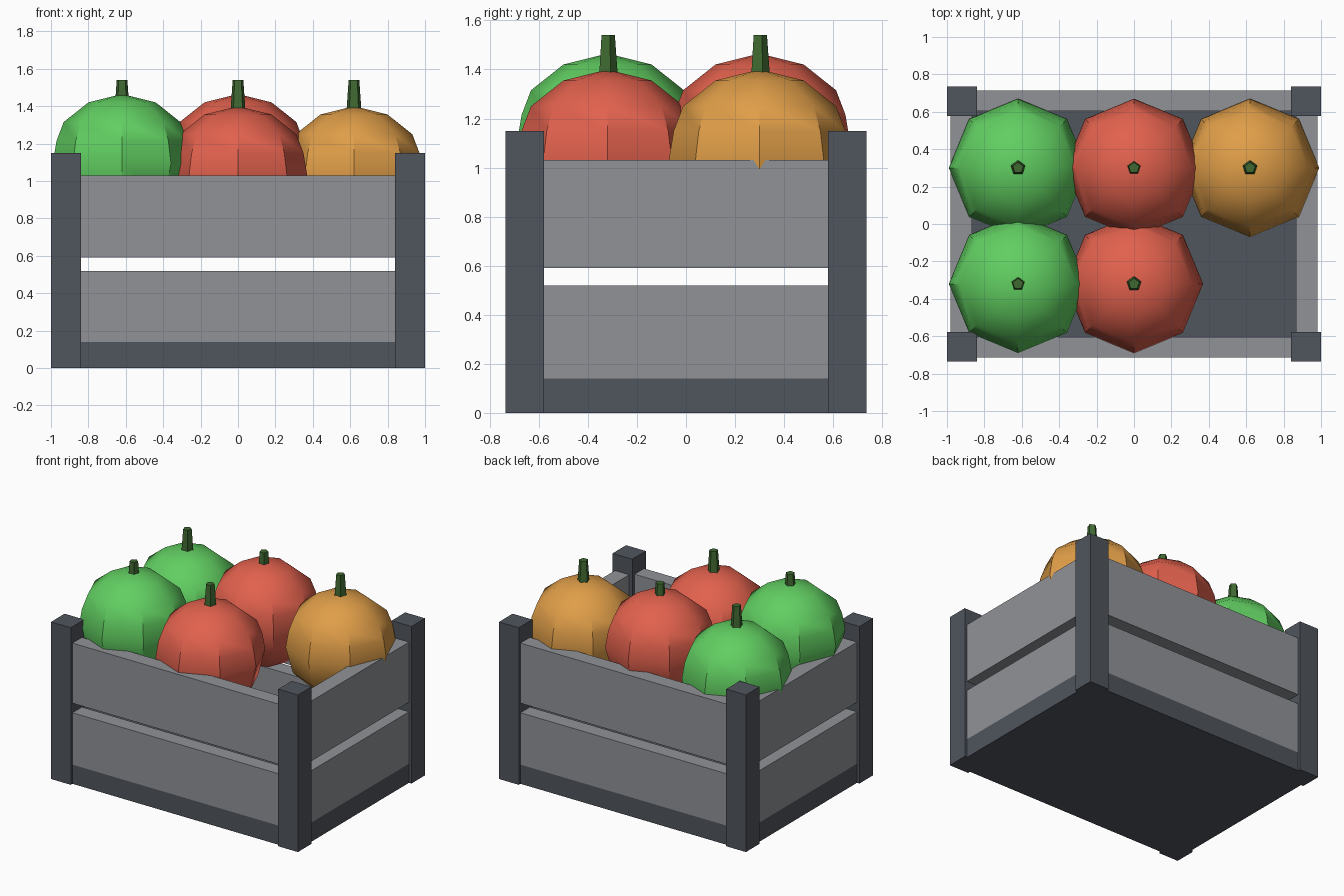
import bpy, bmesh, math

cube = bpy.data.objects.get("Cube")
if cube:
    bpy.data.objects.remove(cube, do_unlink=True)


def material(name, r, g, b):
    m = bpy.data.materials.new(name)
    m.use_nodes = True
    m.diffuse_color = (r, g, b, 1)
    m.node_tree.nodes["Principled BSDF"].inputs["Base Color"].default_value = (r, g, b, 1)
    return m


dark = material("dark grey", 0.08, 0.09, 0.11)
grey = material("mid grey", 0.28, 0.29, 0.31)
green = material("green", 0.12, 0.62, 0.12)
red = material("red", 0.76, 0.12, 0.075)
orange = material("orange", 0.74, 0.34, 0.065)
stem_green = material("stem green", 0.05, 0.14, 0.03)


def add_object(name, bm, mat):
    bmesh.ops.recalc_face_normals(bm, faces=bm.faces)
    mesh = bpy.data.meshes.new(name)
    bm.to_mesh(mesh)
    bm.free()
    mesh.materials.append(mat)
    obj = bpy.data.objects.new(name, mesh)
    bpy.context.collection.objects.link(obj)
    return obj


def box(name, x, y, z, mat):
    """Box from (low, high) ranges on each axis."""
    bm = bmesh.new()
    bmesh.ops.create_cube(bm, size=1)
    for v in bm.verts:
        v.co = [(a + b) / 2 + c * (b - a) for c, (a, b) in zip(v.co, (x, y, z))]
    return add_object(name, bm, mat)


def span(sign, a, b):
    return tuple(sorted((sign * a, sign * b)))


# Crate floor and corner posts
box("crate_floor", (-0.98, 0.98), (-0.715, 0.715), (0, 0.14), dark)
for sx, side in ((1, "left"), (-1, "right")):
    for sy, end in ((1, "back"), (-1, "front")):
        box(f"{end}_{side}_post", span(sx, 0.84, 1), span(sy, 0.578, 0.735), (0, 1.15), dark)

# Two rows of slats on every side
for level, z in (("lower", (0.14, 0.52)), ("upper", (0.59, 1.03))):
    for s, end, side in ((1, "back", "left"), (-1, "front", "right")):
        box(f"{level}_{end}_slat", (-0.87, 0.87), span(s, 0.605, 0.715), z, grey)
        box(f"{level}_{side}_slat", span(s, 0.865, 0.98), (-0.62, 0.62), z, grey)

# Eight-sided fruit: radius and drop below the top
PROFILE = ((0.18, 0.045), (0.312, 0.15), (0.35, 0.25), (0.37, 0.37),
           (0.32, 0.56), (0.18, 0.69))
SIDES = 8


def fruit(name, x, y, top, mat):
    bm = bmesh.new()
    rings = []
    for r, drop in PROFILE:
        angles = [math.tau * i / SIDES for i in range(SIDES)]
        rings.append([bm.verts.new((x + r * math.cos(a), y + r * math.sin(a), top - drop))
                      for a in angles])
    tip = bm.verts.new((x, y, top))
    base = bm.verts.new((x, y, top - 0.74))
    for i in range(SIDES):
        j = (i + 1) % SIDES
        bm.faces.new((tip, rings[0][i], rings[0][j]))
        bm.faces.new((base, rings[-1][j], rings[-1][i]))
        for upper, lower in zip(rings, rings[1:]):
            bm.faces.new((upper[i], lower[i], lower[j], upper[j]))
    obj = add_object(name, bm, mat)
    bpy.ops.object.select_all(action="DESELECT")
    obj.select_set(True)
    bpy.context.view_layer.objects.active = obj
    bpy.ops.object.shade_smooth_by_angle(angle=math.radians(35))

    # Tapered five-sided stem
    bm = bmesh.new()
    bmesh.ops.create_cone(bm, cap_ends=True, segments=5, radius1=0.043, radius2=0.03, depth=0.18)
    bmesh.ops.translate(bm, verts=bm.verts, vec=(x, y, 1.45))
    add_object(name + "_stem", bm, stem_green)


fruit("front_green_fruit", -0.62, -0.32, 1.465, green)
fruit("back_green_fruit", -0.62, 0.3, 1.4, green)
fruit("front_red_fruit", 0, -0.32, 1.4, red)
fruit("back_red_fruit", 0, 0.3, 1.465, red)
fruit("back_orange_fruit", 0.62, 0.3, 1.4, orange)
